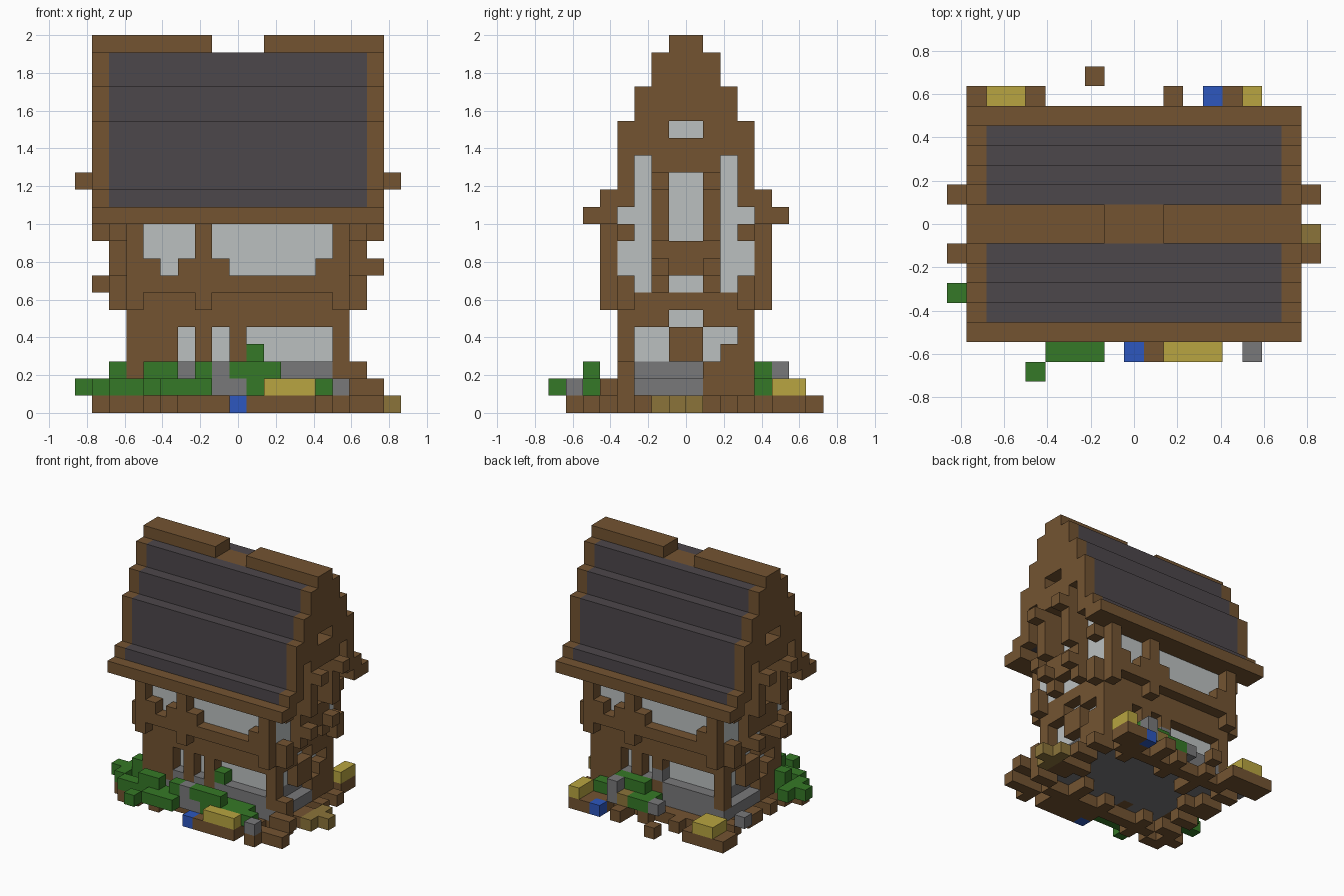
import bpy
import bmesh
from mathutils import Vector

cube = bpy.data.objects.get("Cube")
if cube:
    bpy.data.objects.remove(cube, do_unlink=True)

UNIT = 2 / 22  # edge of one block

COLOURS = {
    "timber_brown": (0.172, 0.088, 0.031),
    "slate_dark": (0.073, 0.063, 0.070),
    "plaster_grey": (0.50, 0.53, 0.53),
    "stone_grey": (0.19, 0.19, 0.195),
    "leaf_green": (0.036, 0.19, 0.020),
    "straw_yellow": (0.48, 0.375, 0.052),
    "earth_tan": (0.26, 0.175, 0.042),
    "bright_blue": (0.026, 0.095, 0.52),
}
materials = {}
for name, rgb in COLOURS.items():
    mat = bpy.data.materials.new(name)
    mat.use_nodes = True
    mat.diffuse_color = (*rgb, 1)
    bsdf = mat.node_tree.nodes["Principled BSDF"]
    bsdf.inputs["Base Color"].default_value = (*rgb, 1)
    bsdf.inputs["Roughness"].default_value = 0.9
    materials[name] = mat

blocks = {}  # block position -> (part, colour)


def span(r):
    """A single number or an inclusive (low, high) pair."""
    return range(r, r + 1) if isinstance(r, int) else range(r[0], r[1] + 1)


def fill(part, colour, xs, ys, zs, turned=False):
    """Fill a box of blocks; turned repeats it half a turn round the centre."""
    for x in span(xs):
        for y in span(ys):
            for z in span(zs):
                places = [(x, y, z)]
                if turned:
                    places.append((-x, -1 - y, z))
                for p in places:
                    if part:
                        blocks[p] = (part, colour)
                    else:
                        blocks.pop(p, None)


def carve(xs, ys, zs):
    fill(None, None, xs, ys, zs, turned=True)


def build(part):
    """Turn the blocks of one part into a mesh of exposed faces."""
    bm = bmesh.new()
    corners = {}
    slots = []
    for p, (owner, colour) in blocks.items():
        if owner != part:
            continue
        if colour not in slots:
            slots.append(colour)
        for axis in range(3):
            for side in (0, 1):
                near = list(p)
                near[axis] += 2 * side - 1
                if tuple(near) in blocks:
                    continue
                quad = []
                for a, b in ((0, 0), (1, 0), (1, 1), (0, 1)):
                    c = list(p)
                    c[axis] += side
                    c[(axis + 1) % 3] += a
                    c[(axis + 2) % 3] += b
                    c = tuple(c)
                    if c not in corners:
                        corners[c] = bm.verts.new((Vector(c) - Vector((0.5, 0, 0))) * UNIT)
                    quad.append(corners[c])
                face = bm.faces.new(quad if side else quad[::-1])
                face.material_index = slots.index(colour)
    mesh = bpy.data.meshes.new(part)
    bm.to_mesh(mesh)
    bm.free()
    for colour in slots:
        mesh.materials.append(materials[colour])
    bpy.context.collection.objects.link(bpy.data.objects.new(part, mesh))


WOOD, SLATE, PLASTER, STONE, LEAF, STRAW, EARTH, BLUE = COLOURS

# Floor and plaster cores behind the timber frames
fill("floor", STONE, (-6, 6), (-4, 3), 1)
fill("plaster_walls", PLASTER, (-5, 5), (-3, 2), (2, 5))
fill("plaster_walls", PLASTER, (-6, 6), (-4, 3), (7, 12))
fill("upper_floor", WOOD, (-6, 6), (-4, 3), 6)

# Lower storey: timber ring, stone plinth, posts and window openings
for y in (-4, 3):
    fill("lower_frame", WOOD, (-6, 6), y, (2, 5))
for x in (-6, 6):
    fill("lower_frame", WOOD, x, (-4, 3), (2, 5))
fill("lower_frame", WOOD, 6, (1, 3), 1, turned=True)
fill("plinth", STONE, (-3, 5), -4, 2, turned=True)
fill("plinth", STONE, 5, (-3, 0), 2, turned=True)
for x in (-2, 0):
    fill("lower_frame", WOOD, x, -4, (1, 5), turned=True)
for xs in (-3, -1, (1, 5)):
    carve(xs, -4, (3, 4))
carve(6, (-3, 0), 2)
carve(6, (-3, -2), (3, 4))
carve(6, 1, (3, 4))
carve(6, 2, 4)
carve(6, (-1, 0), 5)

# Upper storey: jettied frames with open corners and window openings
for y in (-5, 4):
    fill("upper_frame", WOOD, (-6, 6), y, (6, 10))
for x in (-7, 7):
    fill("upper_frame", WOOD, x, (-4, 3), (6, 10))
for lo, hi in ((-5, -3), (-1, 5)):
    carve((lo, hi), -5, (9, 10))
    carve((lo + 1, hi - 1), -5, 8)
    carve((lo, hi), -5, 6)
carve(7, (-3, 2), 6)

# Stepped roof: slate courses, timber verges and gables
COURSES = ((11, 11, 6), (12, 12, 5), (13, 16, 4), (17, 18, 3), (19, 20, 2))
for low, high, half in COURSES:
    for ys in ((-half, 1 - half), (half - 2, half - 1)):
        if low == 11:
            fill("eaves", WOOD, (-8, 8), ys, low)
        else:
            fill("roof_slates", SLATE, (-7, 7), ys, (low, high))
    for xs in ((-8, -7), (7, 8)):
        for x in span(xs):
            for y in range(-half, half):
                for z in range(low, high + 1):
                    if abs(x) == 8 or (x, y, z) not in blocks:
                        fill("gables", WOOD, x, y, z)
fill("plaster_walls", PLASTER, (-6, 6), (-3, 2), (13, 16))
fill("ridge_beam", WOOD, (-8, 8), (-1, 0), 20)
for xs in ((-8, -2), (2, 8)):
    fill("ridge_caps", WOOD, xs, (-1, 0), 21)

# Openings running up through the side frames and gables
for y in (-3, 2):
    carve((7, 8), y, (7, 14))
for y in (-4, 3):
    carve((7, 8), y, (8, 9))
    carve((7, 8), y, 11)
carve((7, 8), (-1, 0), (10, 13))
carve(7, (-1, 0), 7)
carve((7, 8), (-1, 0), 16)

# Gable posts and brackets
for y in (-2, 1):
    fill("gable_posts", WOOD, 8, y, (10, 13), turned=True)
    fill("gable_brackets", WOOD, 9, y, 13, turned=True)
    fill("left_wall_brackets", WOOD, 8, y, 8)
    fill("right_wall_brackets", WOOD, -8, y, 7)

# Foundation logs: outer ring with gaps, and stubs under the floor
for y in (-5, 4):
    fill("foundation", WOOD, (-5, 5), y, 0)
for y in (-4, -2, -1, 1, 3):
    fill("foundation", WOOD, (6, 7), y, 0, turned=True)
for x in (-4, 0, 3):
    fill("foundation", WOOD, x, (-6, -4), 0, turned=True)
for x in (-6, 6):
    fill("foundation", WOOD, x, -4, 0, turned=True)
fill("foundation", WOOD, 5, -1, 0, turned=True)
fill("foundation", WOOD, 3, -3, 0, turned=True)
fill("foundation", WOOD, (7, 8), -6, 0)
fill("corner_steps", WOOD, (7, 8), -5, 1)
fill("corner_steps", WOOD, 7, -4, (1, 2))

# Garden beds: part, colour, x, y, z
GARDEN = (
    ("front_bed", WOOD, (1, 4), (-7, -6), 0),
    ("front_bed", WOOD, 6, (-7, -6), 0),
    ("corner_bed", WOOD, (-7, -6), -6, 0),
    ("corner_bed", WOOD, (-8, -7), -5, 0),
    ("front_straw", STRAW, (2, 4), -7, 1),
    ("front_straw", STRAW, 2, -6, 1),
    ("front_flower", BLUE, 0, -7, 0),
    ("front_stones", STONE, 6, -7, 1),
    ("front_stones", STONE, (-1, 0), -6, 1),
    ("front_stones", STONE, -1, -6, 2),
    ("front_bush", LEAF, (0, 2), -6, 2),
    ("front_bush", LEAF, 1, -6, 1),
    ("front_bush", LEAF, (1, 4), -5, 1),
    ("front_bush", LEAF, 1, -4, 3),
    ("front_bush", LEAF, (3, 5), -6, 1),
    ("corner_bush", LEAF, (-4, -2), (-7, -6), 1),
    ("corner_bush", LEAF, (-7, -5), -6, 1),
    ("corner_bush", LEAF, (-5, -4), -6, 2),
    ("corner_bush", LEAF, -2, -6, 2),
    ("corner_bush", LEAF, -5, -8, 1),
    ("corner_bush", LEAF, (-9, -7), -4, 1),
    ("corner_bush", LEAF, -8, (-5, -3), 1),
    ("corner_bush", LEAF, -7, -4, 2),
    ("back_bed", WOOD, (-8, -5), (5, 6), 0),
    ("back_bed", WOOD, (5, 6), (5, 6), 0),
    ("back_bed", WOOD, 2, (5, 6), 0),
    ("back_bed", WOOD, -2, 7, 0),
    ("back_straw", STRAW, (-7, -6), (5, 6), 1),
    ("back_straw", STRAW, 6, (5, 6), 1),
    ("back_earth", EARTH, 2, 5, 1),
    ("back_flower", BLUE, 4, 6, 0),
    ("back_stones", STONE, -1, 5, 1),
    ("back_stones", STONE, 0, 3, 3),
    ("back_stones", STONE, 3, 5, (1, 2)),
    ("back_bush", LEAF, (0, 5), 4, 1),
    ("back_bush", LEAF, (1, 3), 4, 2),
    ("back_bush", LEAF, (0, 1), 5, 1),
    ("side_stone", STONE, -8, 3, 1),
    ("side_earth", EARTH, 8, (-2, 0), 0),
    ("side_earth", EARTH, 9, -1, 0),
)
for item in GARDEN:
    fill(*item)

for part in dict.fromkeys(owner for owner, _ in blocks.values()):
    build(part)
